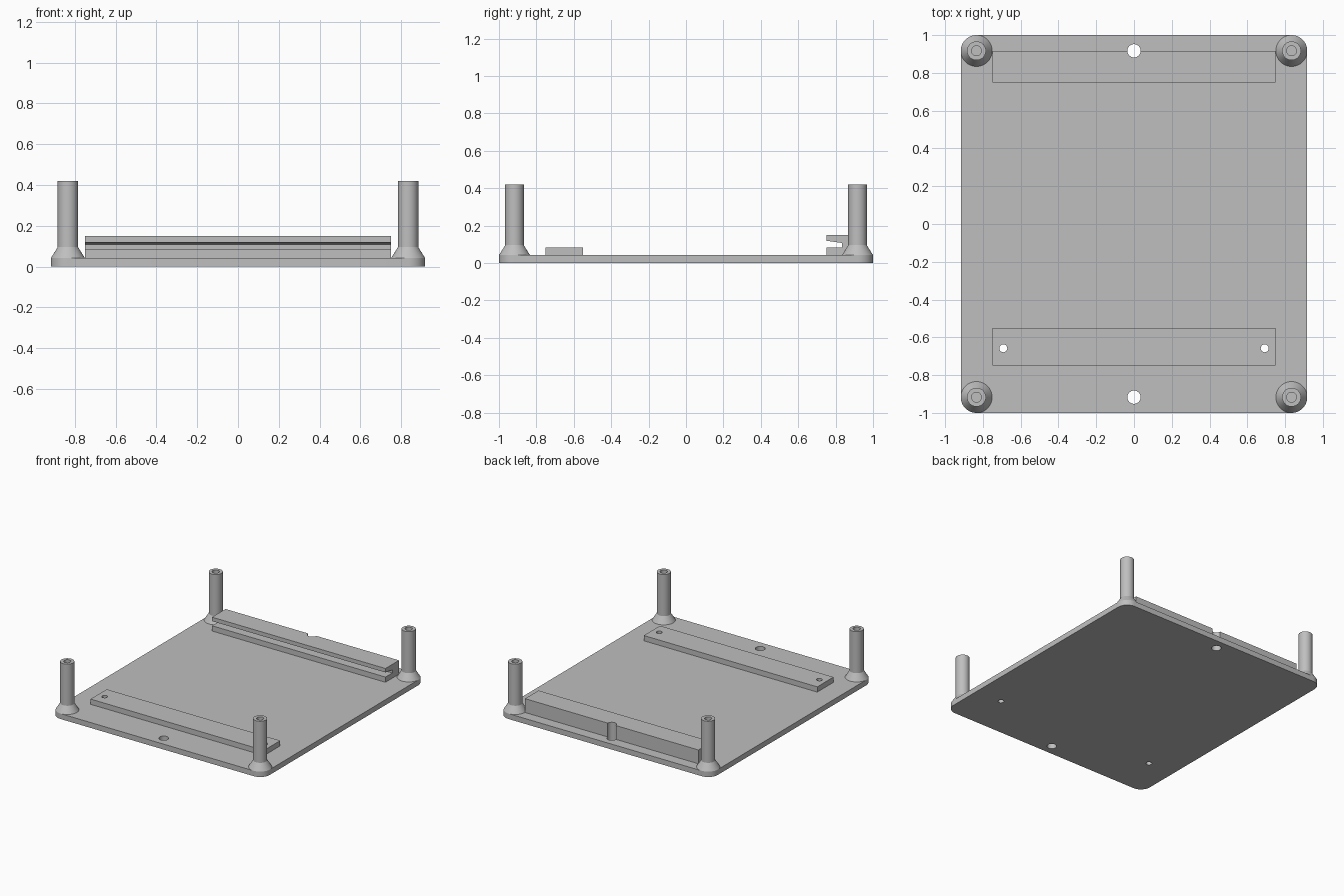
import bpy, bmesh, math

if "Cube" in bpy.data.objects:
    bpy.data.objects.remove(bpy.data.objects["Cube"])

grey = bpy.data.materials.new("plain grey")
grey.use_nodes = True
COLOUR = (0.52, 0.52, 0.52, 1)
grey.diffuse_color = COLOUR
grey.node_tree.nodes["Principled BSDF"].inputs["Base Color"].default_value = COLOUR

HALF_X, HALF_Y, THICK = 0.917, 1.0, 0.042
CORNER = 0.083
POST_X, POST_Y = HALF_X - CORNER, HALF_Y - CORNER
RAIL_X = 0.75


def finish(name, bm):
    bmesh.ops.recalc_face_normals(bm, faces=bm.faces)
    mesh = bpy.data.meshes.new(name)
    bm.to_mesh(mesh)
    bm.free()
    mesh.materials.append(grey)
    obj = bpy.data.objects.new(name, mesh)
    bpy.context.collection.objects.link(obj)
    return obj


def activate(obj):
    bpy.ops.object.select_all(action='DESELECT')
    obj.select_set(True)
    bpy.context.view_layer.objects.active = obj


def smooth(obj):
    activate(obj)
    bpy.ops.object.shade_smooth_by_angle(angle=math.radians(30))


def extrude(name, points, direction):
    """Closed outline swept along a direction."""
    bm = bmesh.new()
    face = bm.faces.new([bm.verts.new(p) for p in points])
    swept = bmesh.ops.extrude_face_region(bm, geom=[face], use_keep_orig=True)
    moved = [v for v in swept["geom"] if isinstance(v, bmesh.types.BMVert)]
    bmesh.ops.translate(bm, verts=moved, vec=direction)
    return finish(name, bm)


def circle(x, y, z, radius, start=0, sweep=360, steps=48):
    angles = [math.radians(start + sweep * i / steps) for i in range(steps)]
    return [(x + radius * math.cos(a), y + radius * math.sin(a), z) for a in angles]


def drill(obj, x, y, radius):
    """Vertical hole right through a part."""
    cutter = extrude("cutter", circle(x, y, -0.1, radius), (0, 0, 0.5))
    cutter.hide_render = True
    mod = obj.modifiers.new("hole", 'BOOLEAN')
    mod.operation = 'DIFFERENCE'
    mod.solver = 'EXACT'
    mod.object = cutter
    activate(obj)
    bpy.ops.object.modifier_apply(modifier=mod.name)
    bpy.data.objects.remove(cutter)


# Base plate with rounded corners
outline = []
for i, (sx, sy) in enumerate([(1, 1), (-1, 1), (-1, -1), (1, -1)]):
    cx, cy = sx * POST_X, sy * POST_Y
    outline += circle(cx, cy, 0, CORNER, 90 * i, 90, 12)
    end = math.radians(90 * (i + 1))
    outline.append((cx + CORNER * math.cos(end), cy + CORNER * math.sin(end), 0))
plate = extrude("base_plate", outline, (0, 0, THICK))

# Front mounting bar
bar = extrude("front_bar", [(-RAIL_X, -0.75, THICK), (RAIL_X, -0.75, THICK),
                            (RAIL_X, -0.55, THICK), (-RAIL_X, -0.55, THICK)],
              (0, 0, 0.083 - THICK))

# Rear rail with a tapered slot facing forward
section = [(0.75, THICK), (0.917, THICK), (0.917, 0.15), (0.75, 0.15),
           (0.75, 0.119), (0.834, 0.107), (0.834, 0.083), (0.75, 0.083)]
rail = extrude("rear_slotted_rail", [(-RAIL_X, y, z) for y, z in section],
               (2 * RAIL_X, 0, 0))

# Screw holes
for y in (-POST_Y, POST_Y):
    drill(plate, 0, y, 0.035)
drill(rail, 0, POST_Y, 0.035)
for x in (-0.692, 0.692):
    drill(plate, x, -0.658, 0.021)
    drill(bar, x, -0.658, 0.021)

for part in (plate, bar, rail):
    smooth(part)

# Corner posts: flared foot, straight shaft, blind hole in the top
profile = [(CORNER, THICK), (0.05, 0.095), (0.05, 0.42),
           (0.026, 0.42), (0.026, 0.2), (0, 0.2)]
for side, x in (("right", -POST_X), ("left", POST_X)):
    for end, y in (("front", -POST_Y), ("rear", POST_Y)):
        bm = bmesh.new()
        verts = [bm.verts.new((r, 0, z)) for r, z in profile]
        edges = [bm.edges.new(pair) for pair in zip(verts, verts[1:])]
        bmesh.ops.spin(bm, geom=verts + edges, cent=(0, 0, 0), axis=(0, 0, 1),
                       angle=math.tau, steps=48, use_merge=True)
        bmesh.ops.remove_doubles(bm, verts=bm.verts, dist=0.0001)
        post = finish(f"{end}_{side}_post", bm)
        post.location = (x, y, 0)
        smooth(post)
